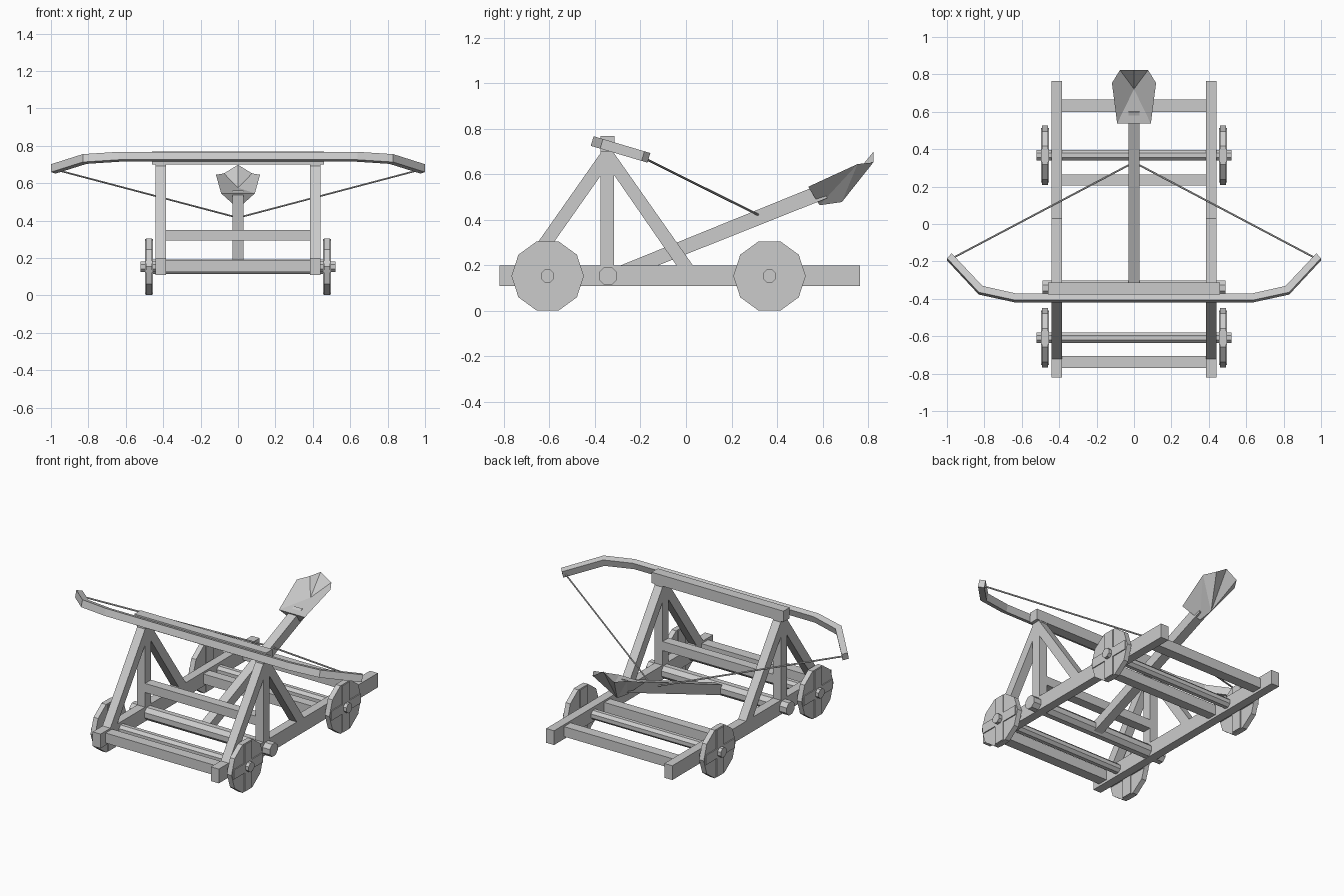
import bpy, bmesh, math
from mathutils import Vector, Matrix

if "Cube" in bpy.data.objects:
    bpy.data.objects.remove(bpy.data.objects["Cube"])


def mesh(name, verts, faces):
    me = bpy.data.meshes.new(name)
    me.from_pydata(verts, [], faces)
    bm = bmesh.new()
    bm.from_mesh(me)
    bmesh.ops.recalc_face_normals(bm, faces=bm.faces)
    bm.to_mesh(me)
    bm.free()
    ob = bpy.data.objects.new(name, me)
    bpy.context.collection.objects.link(ob)
    return ob


def prism(name, a, b):
    """Close two matching outlines into a solid."""
    n = len(a)
    sides = [(i, (i + 1) % n, n + (i + 1) % n, n + i) for i in range(n)]
    return mesh(name, list(a) + list(b),
                sides + [tuple(range(n)), tuple(range(n, 2 * n))])


def slab(name, yz, x0, x1):
    """Side-view outline given thickness along x."""
    return prism(name, [(x0, y, z) for y, z in yz], [(x1, y, z) for y, z in yz])


def box(name, x0, x1, y0, y1, z0, z1):
    return slab(name, [(y0, z0), (y1, z0), (y1, z1), (y0, z1)], x0, x1)


def disc(name, y, z, r, n, x0, x1, turn=0.0):
    pts = [(y + r * math.cos(turn + math.tau * i / n),
            z + r * math.sin(turn + math.tau * i / n)) for i in range(n)]
    return slab(name, pts, x0, x1)


def rod(name, p, q, r, n=6):
    p, q = Vector(p), Vector(q)
    rot = (q - p).to_track_quat('Z', 'Y')
    ring = [rot @ Vector((r * math.cos(math.tau * i / n), r * math.sin(math.tau * i / n), 0))
            for i in range(n)]
    return prism(name, [p + v for v in ring], [q + v for v in ring])


def span(s, a, b):
    return min(s * a, s * b), max(s * a, s * b)


AXLES = (-0.608, 0.367)
WZ, WR = 0.153, 0.159

# Mirrored side frames
for s, side in ((-1, "left"), (1, "right")):
    x0, x1 = span(s, 0.385, 0.44)
    box(side + "_rail", x0, x1, -0.82, 0.765, 0.11, 0.2)
    box(side + "_post", x0, x1, -0.376, -0.316, 0.2, 0.7)
    slab(side + "_front_brace", [(-.722, .2), (-.652, .2), (-.346, .635), (-.346, .735)], x0, x1)
    slab(side + "_rear_brace", [(.03, .2), (-.042, .2), (-.346, .64), (-.346, .735)], x0, x1)

    # Wheels with raised crossed battens on both faces
    for y, end in zip(AXLES, ("front", "rear")):
        disc(f"{side}_{end}_wheel", y, WZ, WR, 10, *span(s, 0.46, 0.492))
        b0, b1 = span(s, 0.454, 0.498)
        box(f"{side}_{end}_upright_batten", b0, b1, y - .035, y + .035, WZ - .148, WZ + .148)
        box(f"{side}_{end}_level_batten", b0, b1, y - .145, y + .145, WZ - .03, WZ + .03)

    # Bowstring half
    rod(side + "_bowstring", (s * 0.975, -0.185, 0.672), (0, 0.33, 0.415), 0.005)

# Axles and winch roller
for y, end in zip(AXLES, ("front", "rear")):
    disc(end + "_axle", y, WZ, 0.031, 8, -0.52, 0.52, math.pi / 8)
disc("winch_roller", -0.343, WZ, 0.043, 8, -0.49, 0.49, math.pi / 8)

# Cross members
for name, y0, y1 in (("front", -.77, -.705), ("middle", .205, .265), ("rear", .6, .665)):
    box(name + "_cross_beam", -.39, .39, y0, y1, .125, .188)
box("post_cross_bar", -.39, .39, -.376, -.316, .293, .35)
box("top_beam", -.46, .46, -.376, -.314, .7, .768)

# Bow limb: flat outline extruded and tilted backwards
front = [(.64, -.018), (.83, .025), (1.0, .215)]
back = [(.975, .242), (.81, .06), (.63, .018)]
half = front + back
outline = half + [(-x, v) for x, v in reversed(half)]
bow = prism("bow", [(x, v, -.022) for x, v in outline], [(x, v, .022) for x, v in outline])
bow.data.transform(Matrix.Translation((0, -.395, .741)) @ Matrix.Rotation(math.radians(-16.5), 4, 'X'))

# Throwing arm
slab("throwing_arm", [(-.335, .115), (.62, .495), (.60, .56), (-.355, .172)], -.029, .029)

# Scoop: rim, sunken inside and faceted underside
rim = [(-.09, .537, .545), (-.118, .754, .645), (-.075, .823, .652), (0, .823, .698),
       (.075, .823, .652), (.118, .754, .645), (.09, .537, .545)]
IN, A, B = 7, 8, 9
under = [(0, 1, A), (1, B, A), (1, 2, B), (2, 3, B), (3, 4, B), (4, 5, B),
         (5, A, B), (5, 6, A), (6, 0, A)]
mesh("scoop", rim + [(0, .722, .575), (0, .587, .464), (0, .685, .478)],
     [(i, (i + 1) % 7, IN) for i in range(7)] + under)
